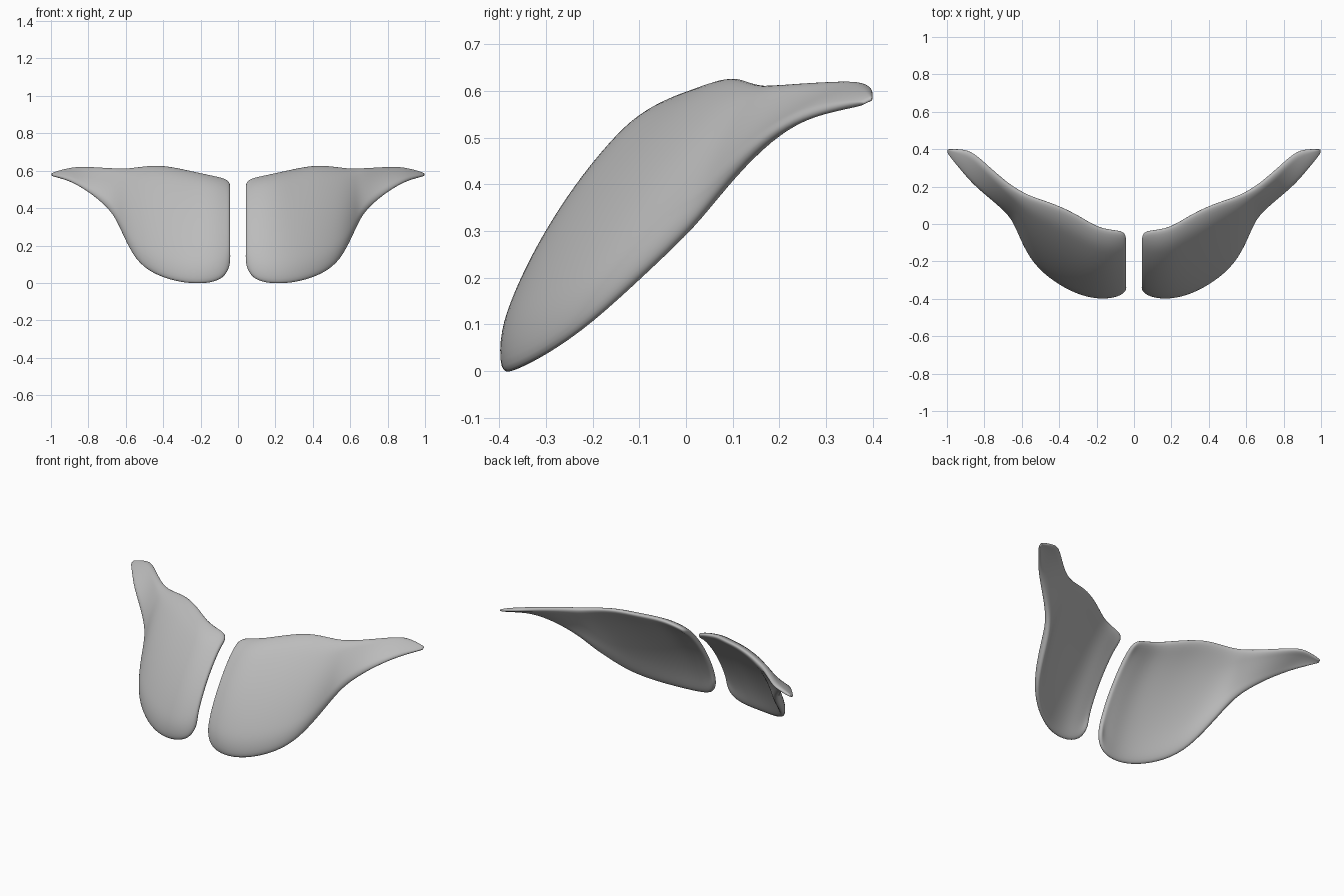
import bpy
from mathutils import Vector

cube = bpy.data.objects.get("Cube")
if cube:
    bpy.data.objects.remove(cube)

ROWS = 10
THICKNESS = 0.05

# Plate stations: x, upper edge y z, lower edge y z, outward bulge
stations = [
    (.042, -.055, .53, -.34, .1, .05),
    (.065, -.035, .555, -.37, .035, .06),
    (.12, -.03, .568, -.385, .003, .065),
    (.2, -.015, .585, -.39, -.008, .065),
    (.3, .05, .608, -.368, -.002, .065),
    (.42, .107, .631, -.305, .03, .055),
    (.53, .14, .618, -.21, .095, .04),
    (.59, .165, .61, -.085, .21, .03),
    (.63, .188, .609, .015, .305, .025),
    (.68, .22, .61, .075, .388, .02),
    (.78, .31, .614, .15, .474, .015),
    (.86, .385, .615, .215, .525, .012),
    (.92, .402, .602, .285, .553, .01),
    (1.0, .4, .582, .385, .574, 0),
]


def make_material(name, value):
    mat = bpy.data.materials.new(name)
    mat.use_nodes = True
    colour = (value, value, value, 1)
    mat.diffuse_color = colour
    mat.node_tree.nodes["Principled BSDF"].inputs["Base Color"].default_value = colour
    return mat


def section(x, upper_y, upper_z, lower_y, lower_z, bulge):
    """Curved strip of points from the lower edge to the upper edge."""
    low, high = Vector((x, lower_y, lower_z)), Vector((x, upper_y, upper_z))
    chord = (high - low).normalized()
    outward = Vector((0, -chord.z, chord.y))
    points = []
    for row in range(ROWS):
        v = row / (ROWS - 1)
        points.append(low.lerp(high, v) + outward * bulge * (4 * v * (1 - v)) ** 0.7)
    return points


def make_plate(name, side, mat):
    verts = []
    for station in stations:
        verts += [(side * p.x, p.y, p.z) for p in section(*station)]
    faces = []
    for c in range(len(stations) - 1):
        for r in range(ROWS - 1):
            a = c * ROWS + r
            face = (a, a + ROWS, a + ROWS + 1, a + 1)
            faces.append(face if side > 0 else face[::-1])
    mesh = bpy.data.meshes.new(name)
    mesh.from_pydata(verts, [], faces)
    mesh.materials.append(mat)
    obj = bpy.data.objects.new(name, mesh)
    bpy.context.collection.objects.link(obj)

    # Thin the shell towards its rim and its outer tip
    group = obj.vertex_groups.new(name="thickness")
    for v in mesh.vertices:
        x = abs(v.co.x)
        tip = min(1, max(0.35, 1.9 - 1.6 * x))
        rim = 0.55 if v.index % ROWS in (0, ROWS - 1) else 1
        inner = min(1, 0.55 + 6 * (x - stations[0][0]))
        group.add([v.index], min(rim, inner) * tip, 'REPLACE')
    shell = obj.modifiers.new("Shell", 'SOLIDIFY')
    shell.thickness = THICKNESS
    shell.offset = 0
    shell.vertex_group = group.name
    smooth = obj.modifiers.new("Rounded edges", 'SUBSURF')
    smooth.levels = smooth.render_levels = 2
    for poly in mesh.polygons:
        poly.use_smooth = True
    return obj


grey = make_material("plain grey", 0.5)
make_plate("left_curved_plate", 1, grey)
make_plate("right_curved_plate", -1, grey)
